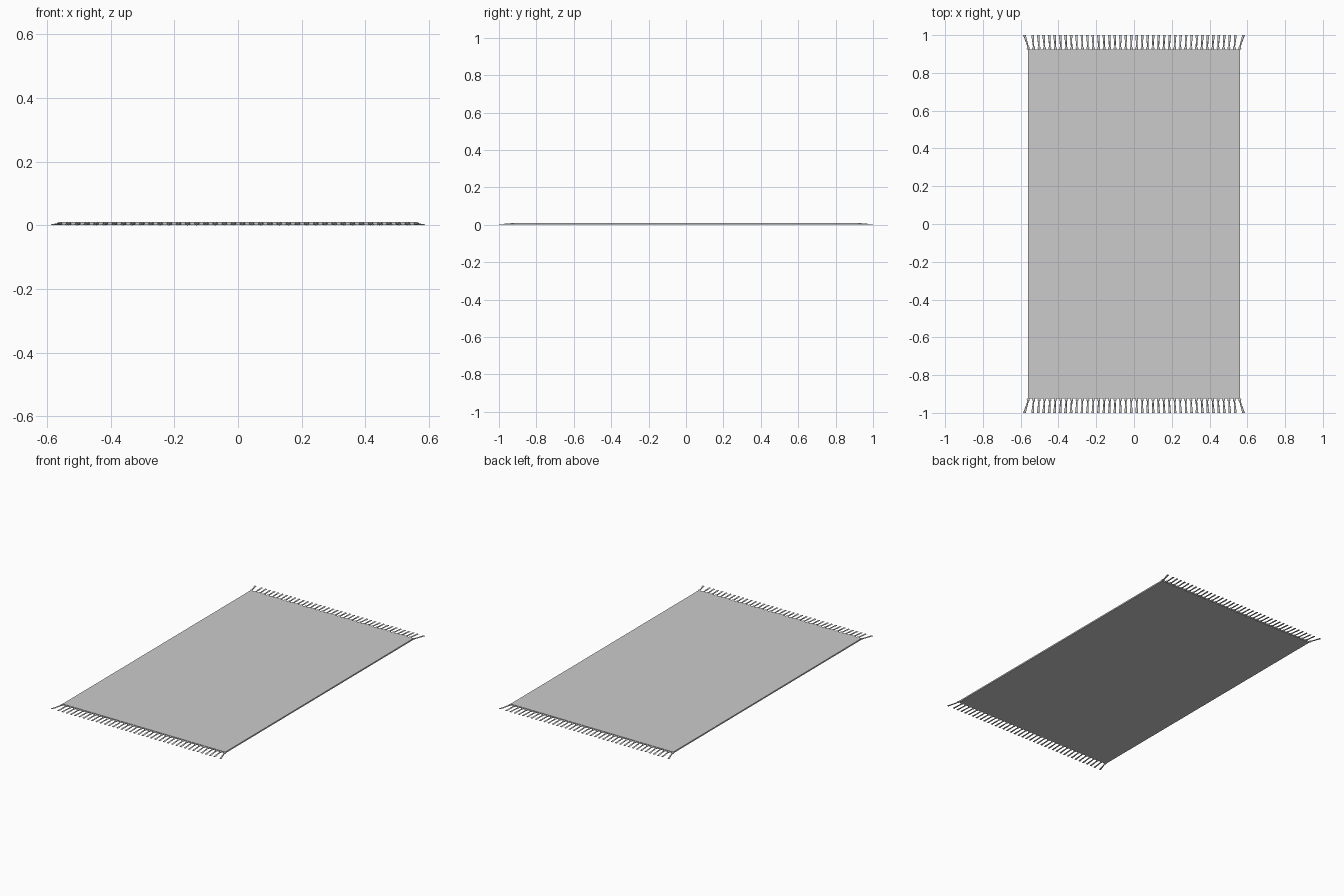
import bpy, bmesh, math
from mathutils import Matrix, Vector

if "Cube" in bpy.data.objects:
    bpy.data.objects.remove(bpy.data.objects["Cube"])

HALF_X, HALF_Y, TOP = 0.56, 0.925, 0.0095
COUNT = 40


def make_object(name, bm):
    bmesh.ops.recalc_face_normals(bm, faces=bm.faces)
    mesh = bpy.data.meshes.new(name)
    bm.to_mesh(mesh)
    bm.free()
    obj = bpy.data.objects.new(name, mesh)
    bpy.context.collection.objects.link(obj)
    return obj


# Flat woven body
bm = bmesh.new()
bmesh.ops.create_cube(bm, size=1)
bmesh.ops.scale(bm, vec=(2 * HALF_X, 2 * HALF_Y, TOP - 0.001), verts=bm.verts)
bmesh.ops.translate(bm, vec=(0, 0, (TOP + 0.001) / 2), verts=bm.verts)
make_object("rug_body", bm)


def add_tassel(bm, x, side, lean):
    # Knot at the rug edge
    squash = Matrix.Translation((x, side * 0.931, 0.005)) @ Matrix.Diagonal((0.008, 0.009, 0.005, 1))
    bmesh.ops.create_uvsphere(bm, u_segments=8, v_segments=6, radius=1, matrix=squash)
    # Flattened strand widening towards its tip
    rings = []
    for y, offset, width, z, height in ((0.935, 0, 0.0035, 0.004, 0.003),
                                        (0.968, lean * 0.5, 0.005, 0.003, 0.0025),
                                        (1.0, lean, 0.007, 0.002, 0.002)):
        rings.append([bm.verts.new((x + offset + width * math.cos(a), side * y, z + height * math.sin(a)))
                      for a in (i * math.tau / 8 for i in range(8))])
    for a, b in zip(rings, rings[1:]):
        for i in range(8):
            j = (i + 1) % 8
            bm.faces.new((a[i], a[j], b[j], b[i]))
    bm.faces.new(rings[0])
    bm.faces.new(rings[-1])


# Fringe at both ends, fanning outwards at the corners
for name, side in (("front_fringe", -1), ("back_fringe", 1)):
    bm = bmesh.new()
    for i in range(COUNT):
        t = 2 * i / (COUNT - 1) - 1
        lean = 0.006 * t if 0 < i < COUNT - 1 else 0.02 * t
        add_tassel(bm, t * HALF_X, side, lean)
    make_object(name, bm)
